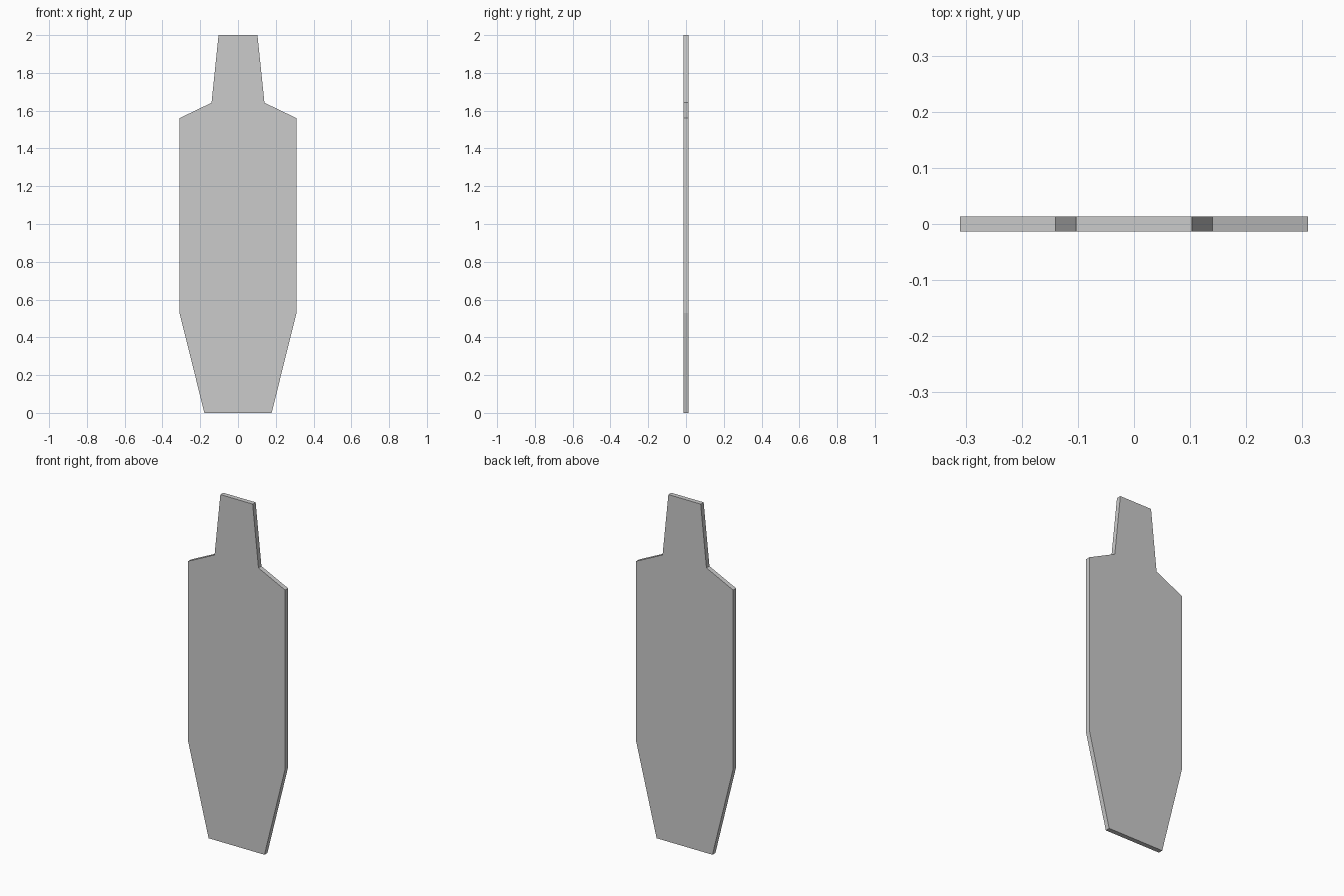
import bpy, bmesh

if "Cube" in bpy.data.objects:
    bpy.data.objects.remove(bpy.data.objects["Cube"])

THICKNESS = 0.027

# Right half of the silhouette (x, z), bottom to top
half = [(0.178, 0.0), (0.31, 0.53), (0.31, 1.56), (0.14, 1.642), (0.103, 2.0)]
outline = half + [(-x, z) for x, z in reversed(half)]

# Flat plate: front face extruded backwards
bm = bmesh.new()
face = bm.faces.new([bm.verts.new((x, -THICKNESS / 2, z)) for x, z in outline])
ext = bmesh.ops.extrude_face_region(bm, geom=[face], use_keep_orig=True)
verts = [g for g in ext["geom"] if isinstance(g, bmesh.types.BMVert)]
bmesh.ops.translate(bm, vec=(0, THICKNESS, 0), verts=verts)
bmesh.ops.recalc_face_normals(bm, faces=bm.faces)

mesh = bpy.data.meshes.new("silhouette_plate")
bm.to_mesh(mesh)
bm.free()
plate = bpy.data.objects.new("silhouette_plate", mesh)
bpy.context.collection.objects.link(plate)
